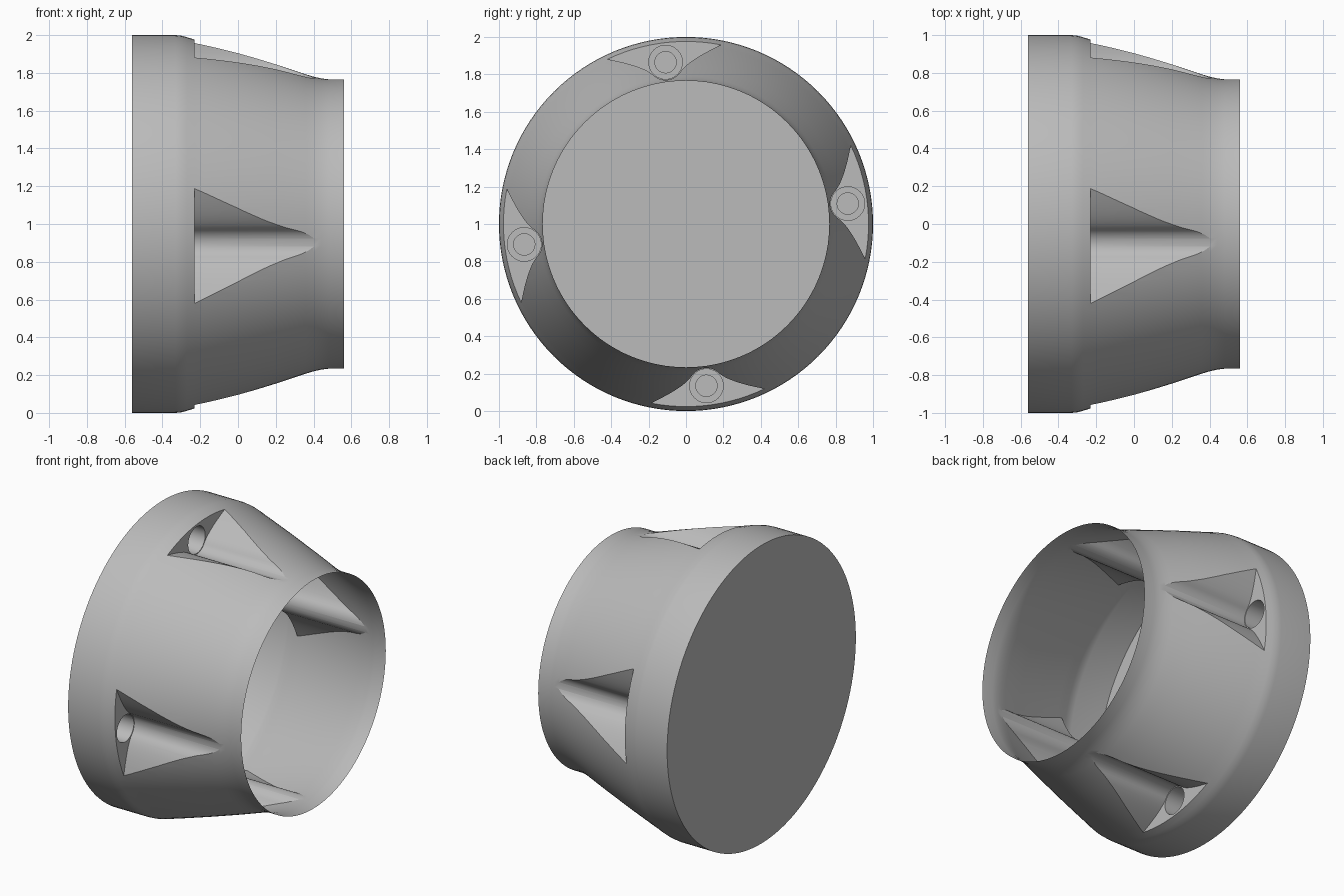
import bpy, bmesh
from math import sin, cos, pi, radians

if "Cube" in bpy.data.objects:
    bpy.data.objects.remove(bpy.data.objects["Cube"], do_unlink=True)

TILT = radians(7.2)      # pockets sit slightly turned round the axis
BORE_U, FLOOR_R = 0.872, 0.095

grey = bpy.data.materials.new("plain_grey")
grey.use_nodes = True
grey.diffuse_color = (0.5, 0.5, 0.5, 1)
grey.node_tree.nodes["Principled BSDF"].inputs["Base Color"].default_value = (0.5, 0.5, 0.5, 1)


def finish(bm, name):
    bmesh.ops.recalc_face_normals(bm, faces=bm.faces[:])
    mesh = bpy.data.meshes.new(name)
    bm.to_mesh(mesh)
    bm.free()
    mesh.materials.append(grey)
    obj = bpy.data.objects.new(name, mesh)
    bpy.context.collection.objects.link(obj)
    return obj


def ring(bm, x, cy, cz, r, n):
    return [bm.verts.new((x, cy + r * cos(2 * pi * i / n), cz + r * sin(2 * pi * i / n)))
            for i in range(n)]


def lathe(bm, profile, cy, cz, n):
    """Closed solid turned round a line parallel to x; profile is (x, radius)."""
    rings = [ring(bm, x, cy, cz, r, n) for x, r in profile]
    for a, b in zip(rings, rings[1:]):
        for i in range(n):
            j = (i + 1) % n
            bm.faces.new((a[i], a[j], b[j], b[i]))
    bm.faces.new(rings[0])
    bm.faces.new(rings[-1])


def around(u, t, k):
    """Radial and tangential position to y, z for pocket number k."""
    a = TILT + k * pi / 2
    return u * cos(a) - t * sin(a), 1 + u * sin(a) + t * cos(a)


# Tapered housing with a rounded shoulder and a straight collar
bm = bmesh.new()
lathe(bm, [(-0.56, 1), (-0.33, 1), (-0.30, 0.997), (-0.27, 0.989), (-0.23, 0.976),
           (-0.18, 0.962), (0, 0.908), (0.2, 0.845), (0.36, 0.792), (0.40, 0.78),
           (0.44, 0.771), (0.48, 0.766), (0.56, 0.766)], 0, 1, 128)
housing = finish(bm, "housing")

# Pocket section: round floor flaring out to wide lips
half = [(FLOOR_R * sin(a), BORE_U - FLOOR_R * cos(a))
        for a in (radians(50) * i / 8 for i in range(9))]
p0, p1, p2 = half[-1], (0.12, 0.867), (0.307, 0.927)
for i in range(1, 11):
    s = i / 10
    half.append(tuple((1 - s) ** 2 * a + 2 * s * (1 - s) * b + s * s * c
                      for a, b, c in zip(p0, p1, p2)))
half += [(0.4, 0.957), (0.4, 1.15)]
section = [(-t, u) for t, u in reversed(half[1:])] + half

bm = bmesh.new()
for k in range(4):
    ends = [[bm.verts.new((x, *around(u, t, k))) for t, u in section] for x in (-0.23, 0.75)]
    n = len(section)
    for i in range(n):
        j = (i + 1) % n
        bm.faces.new((ends[0][i], ends[0][j], ends[1][j], ends[1][i]))
    bm.faces.new(ends[0])
    bm.faces.new(ends[1])
pockets = finish(bm, "pocket_cutter")

# Stepped bolt holes in the pocket end walls
bm = bmesh.new()
for k in range(4):
    lathe(bm, [(-0.2, 0.09), (-0.42, 0.09), (-0.42, 0.057), (-0.5, 0.057)],
          *around(BORE_U, 0, k), 40)
holes = finish(bm, "bolt_hole_cutter")

bpy.ops.object.select_all(action="DESELECT")
bpy.context.view_layer.objects.active = housing
housing.select_set(True)
for cutter in (pockets, holes):
    cutter.hide_render = True
    mod = housing.modifiers.new("cut", "BOOLEAN")
    mod.operation = "DIFFERENCE"
    mod.solver = "EXACT"
    mod.object = cutter
    bpy.ops.object.modifier_apply(modifier=mod.name)
    bpy.data.objects.remove(cutter, do_unlink=True)

# Open the narrow end so the housing is a hollow shell
bm = bmesh.new()
bm.from_mesh(housing.data)
mouth = [f for f in bm.faces if all(v.co.x > 0.555 for v in f.verts)]
bmesh.ops.delete(bm, geom=mouth, context="FACES")
bm.to_mesh(housing.data)
bm.free()
bpy.ops.object.shade_smooth_by_angle(angle=radians(20))
